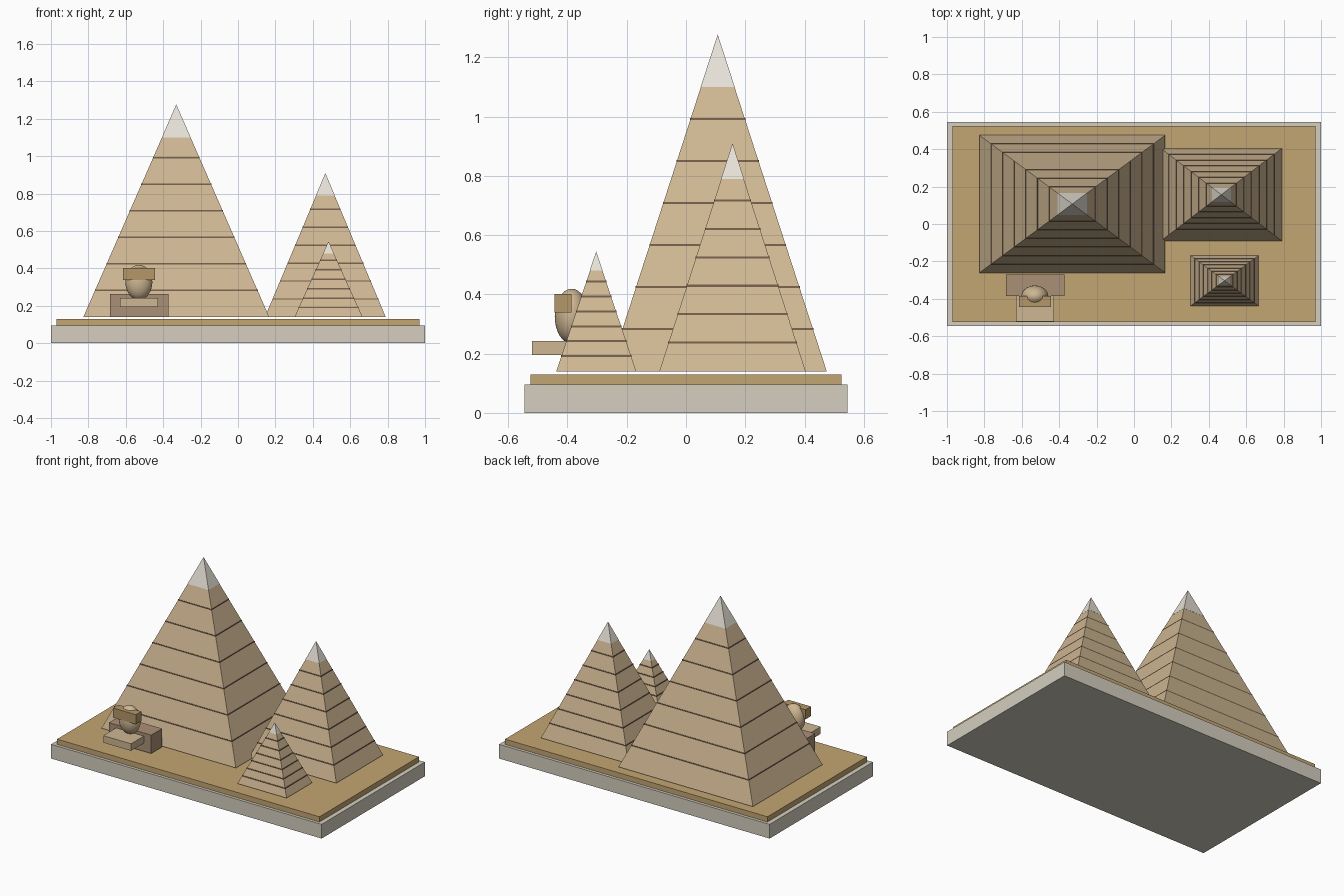
import bpy
from math import radians, sqrt

if "Cube" in bpy.data.objects:
    bpy.data.objects.remove(bpy.data.objects["Cube"])


def mat(name, rgb):
    m = bpy.data.materials.new(name)
    m.diffuse_color = (*rgb, 1)
    m.use_nodes = True
    m.node_tree.nodes["Principled BSDF"].inputs["Base Color"].default_value = m.diffuse_color
    return m


STONE = mat("limestone", (0.62, 0.47, 0.29))
SEAM = mat("seam", (0.20, 0.13, 0.08))
CAP = mat("pale_cap", (0.80, 0.76, 0.68))
SAND = mat("sand", (0.55, 0.38, 0.17))
PLINTH = mat("plinth", (0.66, 0.62, 0.52))
BODY = mat("body_stone", (0.40, 0.28, 0.18))
CLOTH = mat("headdress_stone", (0.46, 0.31, 0.14))


def finish(name, m):
    o = bpy.context.object
    o.name = name
    bpy.ops.object.transform_apply(location=False, rotation=True, scale=True)
    o.data.materials.append(m)
    return o


def box(name, x, y, z, m):
    """Box from (min, max) pairs."""
    bpy.ops.mesh.primitive_cube_add(size=1, location=[(a + b) / 2 for a, b in (x, y, z)])
    bpy.context.object.scale = [b - a for a, b in (x, y, z)]
    return finish(name, m)


def spire(name, cx, cy, hx, hy, z0, z1, m):
    """Four-sided cone with a rectangular footprint."""
    bpy.ops.mesh.primitive_cone_add(vertices=4, radius1=sqrt(2), radius2=0, depth=z1 - z0,
                                    location=(cx, cy, (z0 + z1) / 2), rotation=(0, 0, radians(45)))
    bpy.ops.object.transform_apply(location=False, rotation=True, scale=False)
    bpy.context.object.scale = (hx, hy, 1)
    return finish(name, m)


def pyramid(name, cx, cy, hx, hy, top, z0=0.14):
    h = top - z0
    spire(name, cx, cy, hx, hy, z0, top, STONE)
    # thin dark course lines, every eighth of the height
    for k in range(1, 7):
        z, s, t = z0 + h * k / 8, 1 - k / 8, 0.0045
        bx, by = hx * s + 0.001, hy * s + 0.001
        box(f"{name}_course_{k}", (cx - bx, cx + bx), (cy - by, cy + by), (z - t, z + t), SEAM)
    # pale capstone, a hair proud of the faces
    spire(name + "_cap", cx, cy, hx * 0.155 + 0.0008, hy * 0.155 + 0.0008,
          z0 + h * 0.845, top + 0.002, CAP)


# Stepped base
box("plinth", (-1, 1), (-0.545, 0.545), (0, 0.095), PLINTH)
box("sand_bed", (-0.97, 0.97), (-0.525, 0.525), (0.095, 0.13), SAND)

# Three pyramids
pyramid("large_pyramid", -0.33, 0.107, 0.497, 0.368, 1.275)
pyramid("medium_pyramid", 0.467, 0.157, 0.323, 0.247, 0.908)
pyramid("small_pyramid", 0.484, -0.303, 0.182, 0.135, 0.543)

# Crouching statue
box("statue_body", (-0.685, -0.372), (-0.385, -0.27), (0.14, 0.263), BODY)
box("statue_paws", (-0.632, -0.427), (-0.52, -0.37), (0.195, 0.242), STONE)
box("statue_headdress", (-0.614, -0.445), (-0.443, -0.386), (0.338, 0.402), CLOTH)
bpy.ops.mesh.primitive_uv_sphere_add(segments=32, ring_count=16, radius=1,
                                     location=(-0.53, -0.386, 0.326))
bpy.context.object.scale = (0.072, 0.057, 0.093)
finish("statue_head", STONE)
bpy.ops.object.shade_smooth_by_angle()
